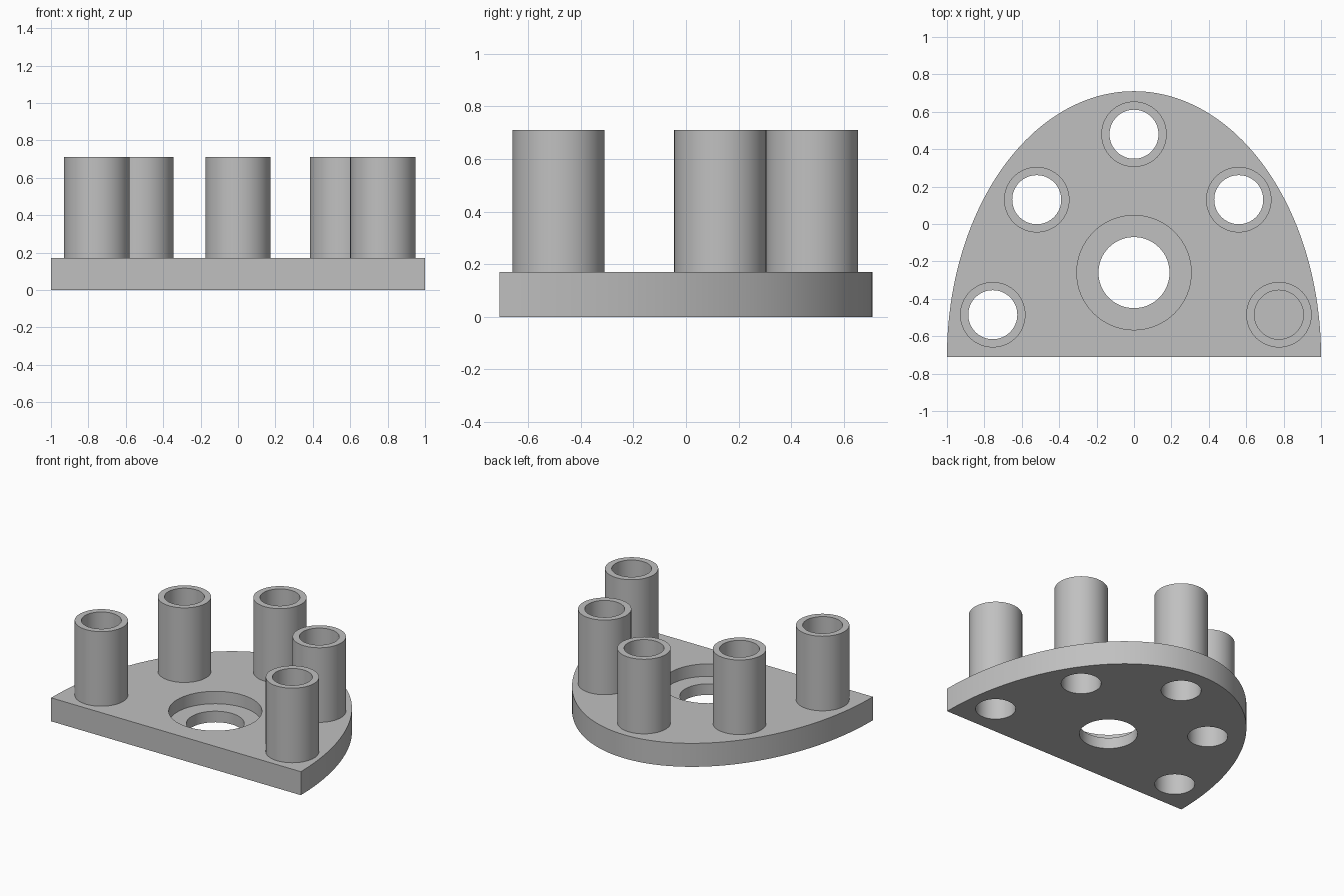
import bpy
import bmesh
from math import sin, cos, pi, radians

PLATE_TOP, TUBE_TOP, BORE_FLOOR = 0.17, 0.71, 0.08
TUBE_R, HOLE_R = 0.175, 0.131
SIDES = 64
TUBE_SPOTS = {
    "right_front": (-0.755, -0.485),
    "right_middle": (-0.52, 0.13),
    "back": (0.0, 0.48),
    "left_middle": (0.56, 0.13),
    "left_front": (0.775, -0.485),
}
CENTRE = (0.0, -0.26)

if "Cube" in bpy.data.objects:
    bpy.data.objects.remove(bpy.data.objects["Cube"])

grey = bpy.data.materials.new("light_grey")
grey.use_nodes = True
grey.diffuse_color = (0.53, 0.53, 0.53, 1)
grey.node_tree.nodes["Principled BSDF"].inputs["Base Color"].default_value = grey.diffuse_color


def make_object(name, bm):
    bmesh.ops.recalc_face_normals(bm, faces=bm.faces)
    mesh = bpy.data.meshes.new(name)
    bm.to_mesh(mesh)
    bm.free()
    mesh.materials.append(grey)
    obj = bpy.data.objects.new(name, mesh)
    bpy.context.collection.objects.link(obj)
    return obj


def smooth(obj):
    bpy.ops.object.select_all(action="DESELECT")
    obj.select_set(True)
    bpy.context.view_layer.objects.active = obj
    bpy.ops.object.shade_smooth_by_angle(angle=radians(30))


def circle(radius, z):
    return [(radius * cos(2 * pi * i / SIDES), radius * sin(2 * pi * i / SIDES), z)
            for i in range(SIDES)]


def prism(name, outline, bottom, top):
    bm = bmesh.new()
    face = bm.faces.new([bm.verts.new((x, y, bottom)) for x, y in outline])
    up = bmesh.ops.extrude_face_region(bm, geom=[face], use_keep_orig=True)["geom"]
    verts = [v for v in up if isinstance(v, bmesh.types.BMVert)]
    bmesh.ops.translate(bm, verts=verts, vec=(0, 0, top - bottom))
    return make_object(name, bm)


def drill(target, spot, radius, bottom):
    outline = [(x + spot[0], y + spot[1]) for x, y, z in circle(radius, 0)]
    cutter = prism("hole_cutter", outline, bottom, 0.4)
    cutter.hide_render = True
    cut = target.modifiers.new("hole", "BOOLEAN")
    cut.operation, cut.solver, cut.object = "DIFFERENCE", "EXACT", cutter
    bpy.context.view_layer.objects.active = target
    bpy.ops.object.modifier_apply(modifier=cut.name)
    bpy.data.objects.remove(cutter)


# Base plate: half ellipse with a straight front edge
half_ellipse = [(cos(pi * i / 96), -0.71 + 1.42 * sin(pi * i / 96)) for i in range(97)]
plate = prism("base_plate", half_ellipse, 0, PLATE_TOP)

# Counterbored centre hole and the holes under the tubes
drill(plate, CENTRE, 0.306, BORE_FLOOR)
drill(plate, CENTRE, 0.19, -0.1)
for spot in TUBE_SPOTS.values():
    drill(plate, spot, HOLE_R, -0.1)
smooth(plate)

# Open tubes standing on the plate
for label, (x, y) in TUBE_SPOTS.items():
    bm = bmesh.new()
    loops = [(TUBE_R, PLATE_TOP), (TUBE_R, TUBE_TOP), (HOLE_R, TUBE_TOP), (HOLE_R, PLATE_TOP)]
    rings = [[bm.verts.new(p) for p in circle(r, z)] for r, z in loops]
    for a, b in zip(rings, rings[1:] + rings[:1]):
        for i in range(SIDES):
            j = (i + 1) % SIDES
            bm.faces.new((a[i], a[j], b[j], b[i]))
    tube = make_object("tube_" + label, bm)
    tube.location = (x, y, 0)
    smooth(tube)
